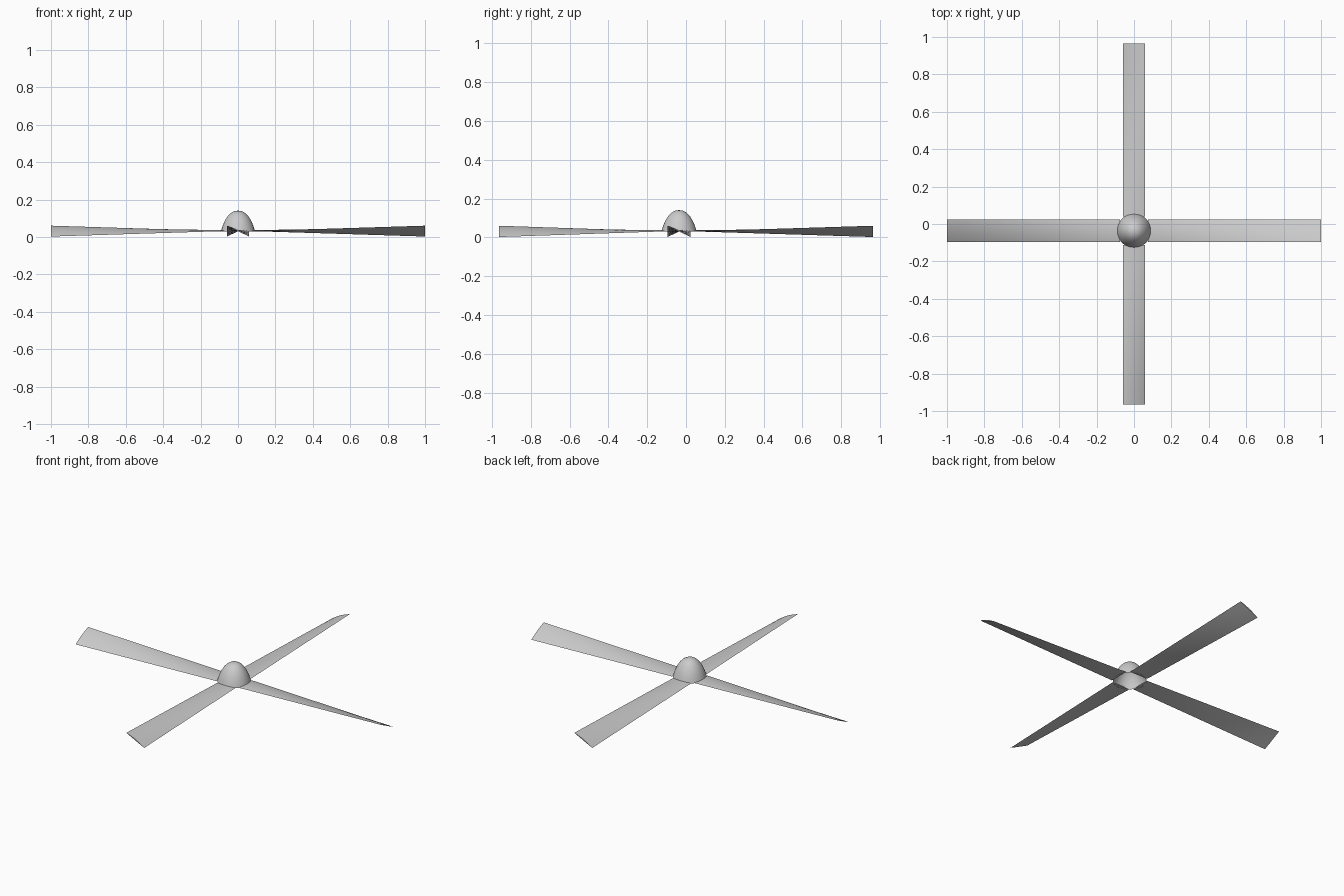
import bpy, bmesh, math
from mathutils import Matrix

if "Cube" in bpy.data.objects:
    bpy.data.objects.remove(bpy.data.objects["Cube"])

CY = -0.036          # hub centre in y
BASE = 0.033         # height of the blade axis


def finish(name, bm):
    bmesh.ops.recalc_face_normals(bm, faces=bm.faces)
    mesh = bpy.data.meshes.new(name)
    bm.to_mesh(mesh)
    bm.free()
    ob = bpy.data.objects.new(name, mesh)
    bpy.context.collection.objects.link(ob)
    bpy.ops.object.select_all(action='DESELECT')
    bpy.context.view_layer.objects.active = ob
    ob.select_set(True)
    bpy.ops.object.shade_smooth_by_angle(angle=math.radians(40))
    return ob


# Hollow bullet-shaped spinner, turned from a profile (radius, height)
def make_spinner():
    profile = [(0.091, 0.03), (0.087, 0.045), (0.08, 0.065), (0.07, 0.088),
               (0.056, 0.11), (0.04, 0.127), (0.021, 0.138), (0, 0.141)]
    bm = bmesh.new()
    verts = [bm.verts.new((r, 0, z)) for r, z in profile]
    edges = [bm.edges.new(p) for p in zip(verts, verts[1:])]
    bmesh.ops.spin(bm, geom=verts + edges, axis=(0, 0, 1), cent=(0, 0, 0),
                   angle=math.tau, steps=32)
    bmesh.ops.remove_doubles(bm, verts=bm.verts, dist=1e-4)
    finish("spinner", bm).location.y = CY


# Twisted blade along +x: flat at the hub, pitched at the tip
def make_blade(name, length, angle):
    half, root, stations, n = 0.059, 0.075, 10, 8
    bm = bmesh.new()
    rings = []
    for i in range(stations + 1):
        t = i / stations
        x = root + (length - root) * t
        rise = 0.029 * t
        ring = []
        for k in range(2 * n):
            a = math.tau * k / (2 * n)
            c, s = math.cos(a), math.sin(a)
            thick = 0.0035 * s * abs(s) + 0.003 * (s * s - 0.5)
            ring.append(bm.verts.new((x, half * c, BASE - rise * c + thick)))
        rings.append(ring)
    for a, b in zip(rings, rings[1:]):
        for k in range(2 * n):
            j = (k + 1) % (2 * n)
            bm.faces.new((a[k], a[j], b[j], b[k]))
    bm.faces.new(rings[0])
    bm.faces.new(rings[-1])
    bm.transform(Matrix.Translation((0, CY, 0)) @ Matrix.Rotation(math.radians(angle), 4, 'Z'))
    finish(name, bm)


make_spinner()
for name, length, angle in (("blade_right", 1.0, 0), ("blade_back", 1.0, 90),
                            ("blade_left", 1.0, 180), ("blade_front", 0.928, 270)):
    make_blade(name, length, angle)
